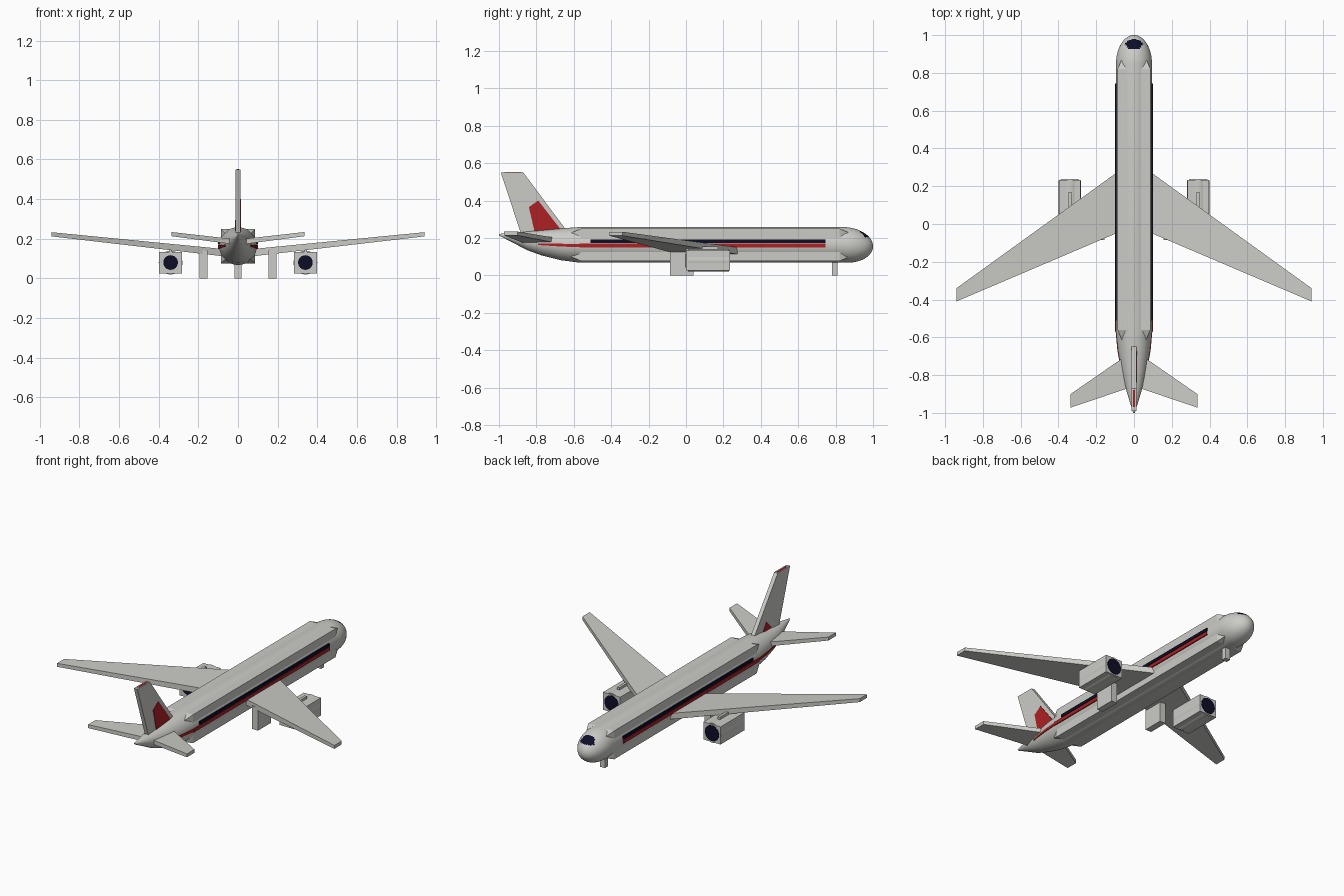
import bpy, bmesh, math

if "Cube" in bpy.data.objects:
    bpy.data.objects.remove(bpy.data.objects["Cube"])


def material(name, rgb):
    m = bpy.data.materials.new(name)
    m.use_nodes = True
    m.diffuse_color = (*rgb, 1)
    m.node_tree.nodes["Principled BSDF"].inputs["Base Color"].default_value = (*rgb, 1)
    return m


GREY = material("light grey", (0.60, 0.60, 0.57))
RED = material("red", (0.42, 0.015, 0.018))
NAVY = material("dark navy", (0.004, 0.004, 0.02))


def loft(name, rings, mat, smooth=False):
    """Skin a list of closed rings and cap both ends."""
    bm = bmesh.new()
    loops = [[bm.verts.new(p) for p in ring] for ring in rings]
    n = len(loops[0])
    for a, b in zip(loops, loops[1:]):
        for i in range(n):
            j = (i + 1) % n
            bm.faces.new((a[i], a[j], b[j], b[i]))
    bm.faces.new(loops[0])
    bm.faces.new(loops[-1])
    bmesh.ops.recalc_face_normals(bm, faces=bm.faces)
    mesh = bpy.data.meshes.new(name)
    bm.to_mesh(mesh)
    bm.free()
    mesh.materials.append(mat)
    ob = bpy.data.objects.new(name, mesh)
    bpy.context.collection.objects.link(ob)
    if smooth:
        bpy.ops.object.select_all(action='DESELECT')
        ob.select_set(True)
        bpy.context.view_layer.objects.active = ob
        bpy.ops.object.shade_smooth_by_angle(angle=math.radians(35))
    return ob


def circle(x, y, z, r, n=48):
    return [(x + r * math.cos(2 * math.pi * i / n), y,
             z + r * math.sin(2 * math.pi * i / n)) for i in range(n)]


def rect(x, y, z, hx, hz):
    return [(x - hx, y, z - hz), (x + hx, y, z - hz),
            (x + hx, y, z + hz), (x - hx, y, z + hz)]


def box(name, x0, x1, y0, y1, z0, z1, mat):
    x, z, hx, hz = (x0 + x1) / 2, (z0 + z1) / 2, (x1 - x0) / 2, (z1 - z0) / 2
    return loft(name, [rect(x, y0, z, hx, hz), rect(x, y1, z, hx, hz)], mat)


def side_plate(name, outline, x0, x1, mat):
    return loft(name, [[(x, y, z) for y, z in outline] for x in (x0, x1)], mat)


def airfoil(name, s, root, tip):
    """Tapered slab; each end is x, trailing y, leading y, low z, high z."""
    rings = [[(s * x, ya, z0), (s * x, yb, z0), (s * x, yb, z1), (s * x, ya, z1)]
             for x, ya, yb, z0, z1 in (root, tip)]
    return loft(name, rings, GREY)


# Round hull with tail cone and rounded nose
ZC = 0.163
tail = [(-1, .217, .004), (-.93, .203, .026), (-.85, .185, .050),
        (-.77, .174, .068), (-.67, .166, .085), (-.57, ZC, .095)]
rings = [circle(0, y, z, r) for y, z, r in tail]
for k in range(32):
    t = math.radians(90 * k / 32)
    rings.append(circle(0, 0.85 + 0.15 * math.sin(t),
                        ZC - 0.008 * math.sin(t), 0.095 * math.cos(t)))
hull = loft("fuselage", rings, GREY, True)

# Cockpit window on the nose
hull.data.materials.append(NAVY)
for f in hull.data.polygons:
    c = f.center
    if c.y > 0.925 and c.z > 0.205 and abs(c.x) < 0.03 + 0.65 * (c.y - 0.925):
        f.material_index = 1

# Square hull casing with drawn-in ends
loft("fuselage_casing", [rect(0, y, ZC, h, h) for y, h in
     ((-.62, .062), (-.56, .087), (.82, .087), (.875, .064))], GREY)

# Fin with its red panels
side_plate("fin", [(-.99, .55), (-.87, .55), (-.62, .215), (-.875, .2)],
           -.012, .012, GREY)
side_plate("fin_panel_left", [(-.84, .365), (-.79, .40), (-.67, .245), (-.81, .235)],
           .010, .0155, RED)
side_plate("fin_panel_right", [(-.81, .245), (-.76, .295), (-.72, .235)],
           -.0145, -.010, RED)
box("fin_cap", -.005, .005, -.97, -.88, .546, .5515, RED)

# Nose gear
box("nose_gear", -.017, .017, .78, .81, 0, .09, GREY)

# Mirrored parts
for s, side in ((1, "left"), (-1, "right")):
    airfoil("wing_" + side, s, (.06, -.035, .295, .11, .147), (.94, -.41, -.34, .212, .233))
    airfoil("tailplane_" + side, s, (.01, -.862, -.675, .17, .197), (.335, -.972, -.90, .213, .234))

    # Window band and red stripe, carried back along the tail
    xs = sorted((s * .092, s * .1))
    box("window_band_" + side, *xs, -.51, .745, .172, .191, NAVY)
    box("stripe_" + side, *xs, -.57, .745, .148, .169, RED)
    loft("tail_stripe_" + side,
         [[(s * (x - .006), y, z0), (s * x, y, z0), (s * x, y, z1), (s * (x - .006), y, z1)]
          for x, y, z0, z1 in ((.098, -.56, .150, .168), (.088, -.67, .154, .169),
                               (.066, -.79, .162, .170))], RED)

    # Engine: square casing, round core, dark ends and pylon
    ex, ez = s * .34, .08
    loft("engine_casing_" + side, [rect(ex, y, ez, .058, .054) for y in (0, .234)], GREY)
    loft("engine_core_" + side, [circle(ex, y, ez, .06) for y in (.01, .23)], GREY, True)
    for end, y0, y1, r in (("intake", .23, .236, .048), ("exhaust", -.002, .004, .037)):
        loft(f"engine_{end}_{side}", [circle(ex, y, ez, r, 24) for y in (y0, y1)], NAVY)
    box("pylon_" + side, ex - .008, ex + .008, 0, .17, .125, .155, GREY)

    # Main gear leg
    gx = s * .175
    box("main_gear_" + side, gx - .02, gx + .02, -.085, .04, 0, .14, GREY)
